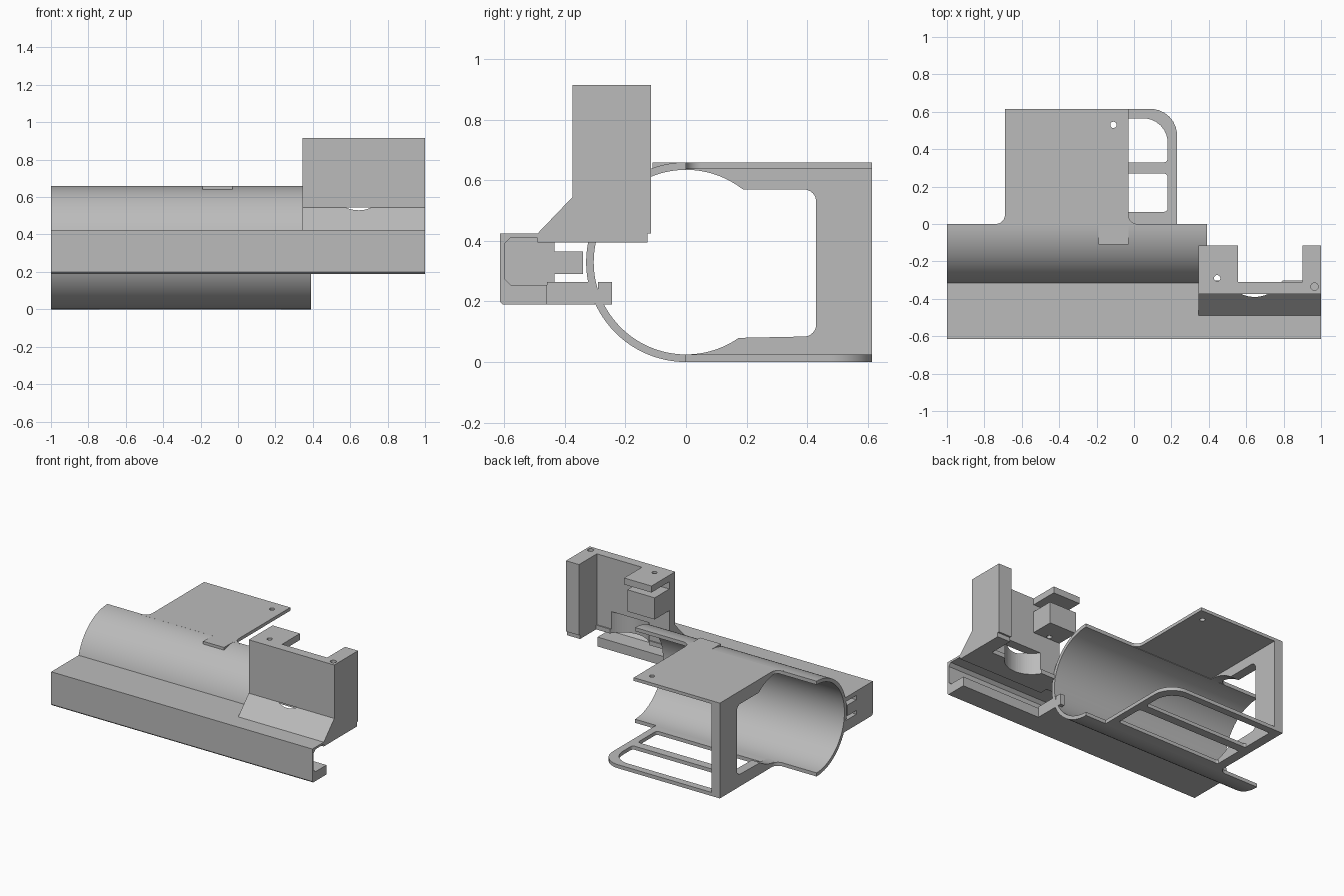
import bpy, bmesh, math
from mathutils import Vector

if "Cube" in bpy.data.objects:
    bpy.data.objects.remove(bpy.data.objects["Cube"])

grey = bpy.data.materials.new("plain grey")
grey.use_nodes = True
colour = (0.5, 0.5, 0.5, 1)
grey.diffuse_color = colour
grey.node_tree.nodes["Principled BSDF"].inputs["Base Color"].default_value = colour

R_OUT, R_IN, AXIS_Z = 0.33, 0.305, 0.33


def extrude(name, profile, axis, lo, hi):
    """Extrude a closed 2D profile along X (profile is y, z) or Z (profile is x, y)."""
    bm = bmesh.new()
    place = (lambda a, b: (lo, a, b)) if axis == "X" else (lambda a, b: (a, b, lo))
    face = bm.faces.new([bm.verts.new(place(a, b)) for a, b in profile])
    moved = bmesh.ops.extrude_face_region(bm, geom=[face])["geom"]
    step = Vector((hi - lo, 0, 0)) if axis == "X" else Vector((0, 0, hi - lo))
    bmesh.ops.translate(bm, vec=step, verts=[v for v in moved if isinstance(v, bmesh.types.BMVert)])
    bmesh.ops.recalc_face_normals(bm, faces=bm.faces)
    mesh = bpy.data.meshes.new(name)
    bm.to_mesh(mesh)
    bm.free()
    mesh.materials.append(grey)
    obj = bpy.data.objects.new(name, mesh)
    bpy.context.collection.objects.link(obj)
    return obj


def box(name, x, y, z):
    return extrude(name, [(x[0], y[0]), (x[1], y[0]), (x[1], y[1]), (x[0], y[1])], "Z", *z)


def arc(cx, cy, r, start, end, n):
    angles = [math.radians(start + (end - start) * i / n) for i in range(n + 1)]
    return [(cx + r * math.cos(t), cy + r * math.sin(t)) for t in angles]


def rounded(corners, n=8):
    """Fillet each (a, b, radius) corner of a polygon."""
    out = []
    for i, (a, b, r) in enumerate(corners):
        p = Vector((a, b))
        if r == 0:
            out.append((a, b))
            continue
        d1 = (Vector(corners[i - 1][:2]) - p).normalized()
        d2 = (Vector(corners[(i + 1) % len(corners)][:2]) - p).normalized()
        half = d1.angle(d2) / 2
        centre = p + (d1 + d2).normalized() * (r / math.sin(half))
        s = p + d1 * (r / math.tan(half)) - centre
        e = p + d2 * (r / math.tan(half)) - centre
        for k in range(n + 1):
            q = centre + (s * (1 - k / n) + e * (k / n)).normalized() * r
            out.append((q.x, q.y))
    return out


def cut(obj, *cutters):
    for c in cutters:
        c.hide_render = True
        c.hide_set(True)
        mod = obj.modifiers.new("cut", "BOOLEAN")
        mod.operation = "DIFFERENCE"
        mod.solver = "EXACT"
        mod.object = c


def hole(name, x, y, r, z):
    return extrude(name, arc(x, y, r, 0, 345, 23), "Z", *z)


# Half-round trough
shell = extrude("trough_shell",
                arc(0, AXIS_Z, R_OUT, 90, 270, 48) + arc(0, AXIS_Z, R_IN, 270, 90, 48),
                "X", -1, 0.39)

# Flat top plate, flared where it meets the trough
f = 0.05
top = extrude("top_plate", rounded([
    (-0.69 - f, -0.01, 0), (-0.69 - f, 0, 0), (-0.69, 0, f * 0.98), (-0.69, 0.615, 0),
    (-0.03, 0.615, 0), (-0.03, 0, f * 0.98), (-0.03 + f, 0, 0), (-0.03 + f, -0.01, 0)]),
    "Z", 0.638, 0.66)
cut(top, hole("top_plate_hole", -0.11, 0.53, 0.017, (0.5, 0.8)))
box("top_tab", (-0.19, -0.03), (-0.11, 0), (0.638, 0.66))

# Bottom frame with two long windows
bottom = extrude("bottom_frame", rounded([
    (-0.69 - f, -0.01, 0), (-0.69 - f, 0, 0), (-0.69, 0, f * 0.98), (-0.69, 0.615, 0),
    (0.23, 0.615, 0.14), (0.23, -0.01, 0)]), "Z", 0, 0.025)
cut(bottom,
    extrude("inner_window", rounded([(-0.63, 0.065, 0.02), (0.18, 0.065, 0.02),
                                     (0.18, 0.27, 0.02), (-0.63, 0.27, 0.02)]), "Z", -0.1, 0.1),
    extrude("outer_window", rounded([(-0.63, 0.33, 0.02), (0.18, 0.33, 0.02),
                                     (0.18, 0.565, 0.13), (-0.63, 0.565, 0.02)]), "Z", -0.1, 0.1))

# Upright end wall with an opening that follows the trough
opening = rounded([(0.19, 0.57, 0), (0.43, 0.57, 0.04), (0.43, 0.085, 0.04), (0.19, 0.08, 0)])
end_wall = extrude("end_wall",
                   [(0, 0), (0.615, 0), (0.615, 0.66), (0, 0.66)]
                   + arc(0, AXIS_Z, R_IN, 90, 53, 12) + opening
                   + arc(0, AXIS_Z, R_IN, -55, -90, 12),
                   "X", -0.69, -0.625)

# Long channel rail along the front
rail = extrude("rail", [
    (-0.605, 0.19), (-0.46, 0.19), (-0.46, 0.255), (-0.58, 0.255), (-0.6, 0.275),
    (-0.6, 0.39), (-0.58, 0.41), (-0.455, 0.41), (-0.435, 0.395), (-0.302, 0.395),
    (-0.302, 0.425), (-0.615, 0.425), (-0.615, 0.2)], "X", -1, 1)
box("rail_floor", (-1, 0.39), (-0.46, -0.3), (0.19, 0.265))
box("rail_end_cap", (-1, -0.95), (-0.61, -0.435), (0.24, 0.415))
box("rail_end_tongue", (-1, -0.95), (-0.435, -0.34), (0.29, 0.365))
box("trough_stop", (0.36, 0.39), (-0.29, -0.245), (0.19, 0.265))

# Bracket: back wall with a sloped foot
wall = extrude("bracket_wall", [
    (-0.49, 0.395), (-0.49, 0.425), (-0.375, 0.545), (-0.375, 0.915),
    (-0.31, 0.915), (-0.31, 0.395)], "X", 0.345, 1)
recess = extrude("round_recess", arc(0.645, -0.22, 0.17, 0, 355, 71), "Z", 0.3, 0.545)
cut(wall, recess)
cut(rail, recess)

# Bracket side arm, with a small step at its foot
side = extrude("bracket_side_arm", [
    (-0.312, 0.395), (-0.127, 0.395), (-0.127, 0.425), (-0.115, 0.425),
    (-0.115, 0.915), (-0.312, 0.915)], "X", 0.9, 1)
cut(wall, hole("side_hole", 0.965, -0.335, 0.02, (0.8, 1)))

# Bracket shelf and the block under it
shelf = box("bracket_shelf", (0.345, 0.555), (-0.312, -0.115), (0.87, 0.915))
block = box("bracket_block", (0.345, 0.555), (-0.312, -0.15), (0.67, 0.82))
shelf_hole = hole("shelf_hole", 0.445, -0.29, 0.017, (0.6, 1))
for part in (shelf, block):
    cut(part, shelf_hole)

# Smooth the rounded surfaces while keeping edges sharp
for obj in (shell, top, bottom, end_wall, wall, rail):
    bpy.ops.object.select_all(action="DESELECT")
    obj.select_set(True)
    bpy.context.view_layer.objects.active = obj
    bpy.ops.object.shade_smooth_by_angle(angle=math.radians(25))
